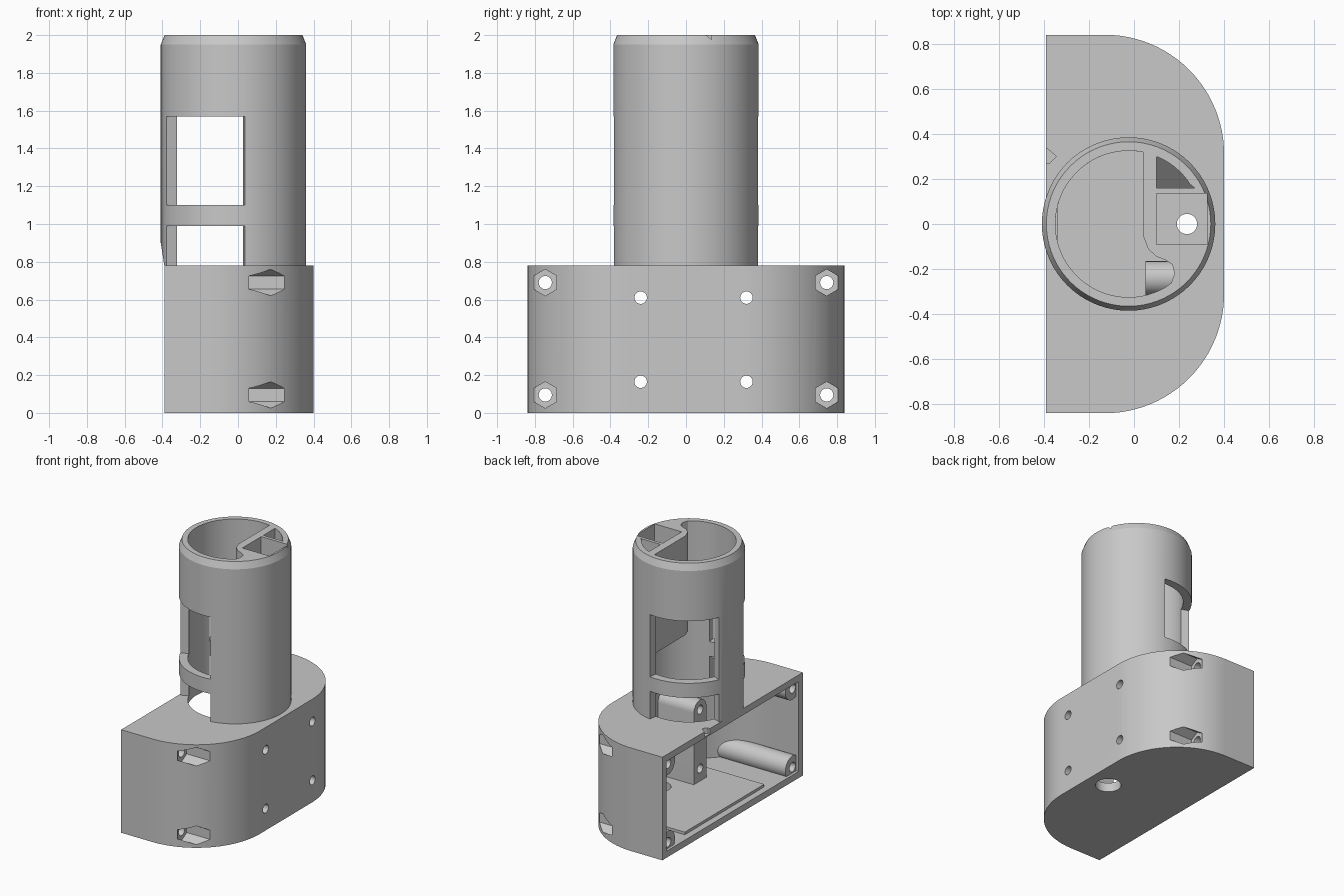
import bpy, bmesh
from math import cos, sin, radians
from mathutils import Vector

if "Cube" in bpy.data.objects:
    bpy.data.objects.remove(bpy.data.objects["Cube"])

grey = bpy.data.materials.new("matte grey")
grey.use_nodes = True
grey.diffuse_color = (0.58, 0.58, 0.58, 1)
grey.node_tree.nodes["Principled BSDF"].inputs["Base Color"].default_value = (0.58, 0.58, 0.58, 1)

CX = -0.024          # tower axis
R_OUT, R_IN = 0.385, 0.325
TOP = 0.78           # roof of the base


def loft(name, rings):
    """Closed solid through a stack of matching loops."""
    bm = bmesh.new()
    loops = [[bm.verts.new(p) for p in ring] for ring in rings]
    n = len(loops[0])
    for a, b in zip(loops, loops[1:]):
        for i in range(n):
            j = (i + 1) % n
            bm.faces.new((a[i], a[j], b[j], b[i]))
    bm.faces.new(loops[0][::-1])
    bm.faces.new(loops[-1])
    bmesh.ops.recalc_face_normals(bm, faces=bm.faces)
    mesh = bpy.data.meshes.new(name)
    bm.to_mesh(mesh)
    bm.free()
    mesh.materials.append(grey)
    ob = bpy.data.objects.new(name, mesh)
    bpy.context.collection.objects.link(ob)
    return ob


def prism(name, pts, lo, hi, axis="z"):
    place = {"z": lambda u, v, w: (u, v, w),
             "x": lambda u, v, w: (w, u, v),
             "y": lambda u, v, w: (u, w, v)}[axis]
    return loft(name, [[place(u, v, w) for u, v in pts] for w in (lo, hi)])


def arc(cx, cy, r, a0, a1, n):
    """n + 1 points from angle a0 to a1 in degrees."""
    steps = [radians(a0 + (a1 - a0) * i / n) for i in range(n + 1)]
    return [(cx + r * cos(t), cy + r * sin(t)) for t in steps]


def circle(cx, cy, r, n=32, start=0):
    return arc(cx, cy, r, start, start + 360, n)[:-1]


def rect(x0, x1, y0, y1):
    return [(x0, y0), (x1, y0), (x1, y1), (x0, y1)]


def cut(target, cutter):
    cutter.hide_render = True
    mod = target.modifiers.new("cut", "BOOLEAN")
    mod.operation = "DIFFERENCE"
    mod.solver = "EXACT"
    mod.object = cutter
    bpy.context.view_layer.objects.active = target
    bpy.ops.object.modifier_apply(modifier=mod.name)
    bpy.data.objects.remove(cutter)


def d_shape(r, back):
    """Flat-backed plan with two rounded corners."""
    return ([(back, -0.31 - r)] + arc(-0.13, -0.31, r, -90, 0, 24)
            + arc(-0.13, 0.31, r, 0, 90, 24) + [(back, 0.31 + r)])


corners = [(y, z) for y in (-0.745, 0.745) for z in (0.095, 0.69)]
screws = [(y, z) for y in (-0.24, 0.32) for z in (0.165, 0.61)]

# Base: hollow, open at the flat side
base = prism("base_housing", d_shape(0.53, -0.39), 0, TOP)
cavity = prism("cavity", d_shape(0.48, -0.6), 0.05, 0.73)

# Corner posts and screw pillars stay solid inside the cavity
for y, z in corners:
    cut(cavity, prism("post", circle(y, z, 0.085), -0.37, 0.7, "x"))
for y in (-0.24, 0.32):
    profile = [(y - 0.075, 0), (y + 0.075, 0)] + arc(y, 0.61, 0.075, 0, 180, 16)
    cut(cavity, prism("pillar", profile, 0.05, 0.7, "x"))
cut(cavity, prism("floor_pad", rect(-0.34, 0.7, -0.45, 0.5), 0, 0.07))
cut(base, cavity)

# Bolt holes with hexagonal nut pockets, then the plain screw holes
for y, z in corners:
    cut(base, prism("bolt_hole", circle(y, z, 0.035, 24), -0.7, 0.7, "x"))
    cut(base, prism("nut_pocket", circle(y, z, 0.07, 6, 30), 0.05, 0.7, "x"))
for y, z in screws:
    cut(base, prism("screw_hole", circle(y, z, 0.033, 24), 0, 0.7, "x"))

# Openings in roof and floor, and the small alignment notch
cut(base, prism("roof_opening", circle(CX, 0, R_IN, 72), 0.7, 0.9))
cut(base, prism("floor_hole", circle(0.235, 0, 0.09), -0.1, 0.12))
cut(base, prism("notch", [(-0.42, 0.27), (-0.375, 0.27), (-0.345, 0.3), (-0.385, 0.335), (-0.42, 0.335)],
                0.74, 0.9))

# Tower with chamfered rim
tower = loft("tower", [[(x, y, z) for x, y in circle(CX, 0, r, 72)]
                       for r, z in ((R_OUT, TOP), (R_OUT, 1.95), (0.365, 2))])

# Lower bore is round, upper bore leaves a solid partition on one side
cut(tower, prism("lower_bore", circle(CX, 0, R_IN, 72), 0.7, 1.25))
hook = arc(CX, 0, R_IN, 78.6, 300, 44) + [
    (0.165, -0.262), (0.18, -0.22), (0.17, -0.18), (0.14, -0.16),
    (0.1, -0.145), (0.062, -0.11), (0.04, -0.05)]
cut(tower, prism("upper_bore", hook, 1.2, 2.1))

# Partition pockets: square socket with a wire hole, and a sloped corner pocket
cut(tower, prism("socket", rect(0.1, 0.325, -0.09, 0.135), 1.65, 2.1))
cut(tower, prism("wire_hole", circle(0.235, 0, 0.045), 1.1, 1.8))
wedge = [(0.1, 0.16), (0.27, 0.16)] + arc(CX, 0, R_IN, 28, 66, 8)[1:] + [(0.1, 0.298)]
cut(tower, loft("corner_pocket", [[(x, y, 1.85 - 2 * (x - 0.1)) for x, y in wedge],
                                  [(x, y, 2.1) for x, y in wedge]]))

# Two pairs of radial windows, mirrored front to back
for z0, z1 in ((0.7, 0.99), (1.1, 1.57)):
    for side in (1, -1):
        sector = arc(CX, 0, 0.28, 81, 157.5, 12) + arc(CX, 0, 0.5, 157.5, 81, 12)
        cut(tower, prism("window", [(x, side * y) for x, y in sector], z0, z1))

# Taper the wall foot back to the flat side of the base
cut(tower, prism("foot_taper", [(-0.39, 0.7), (-0.39, TOP), (-0.412, 0.92), (-0.6, 0.92), (-0.6, 0.7)],
                 -0.5, 0.5, "y"))

# Smooth the curves, keep the edges
bpy.ops.object.select_all(action="DESELECT")
for ob in (base, tower):
    ob.select_set(True)
bpy.context.view_layer.objects.active = base
bpy.ops.object.shade_smooth_by_angle(angle=radians(20))
